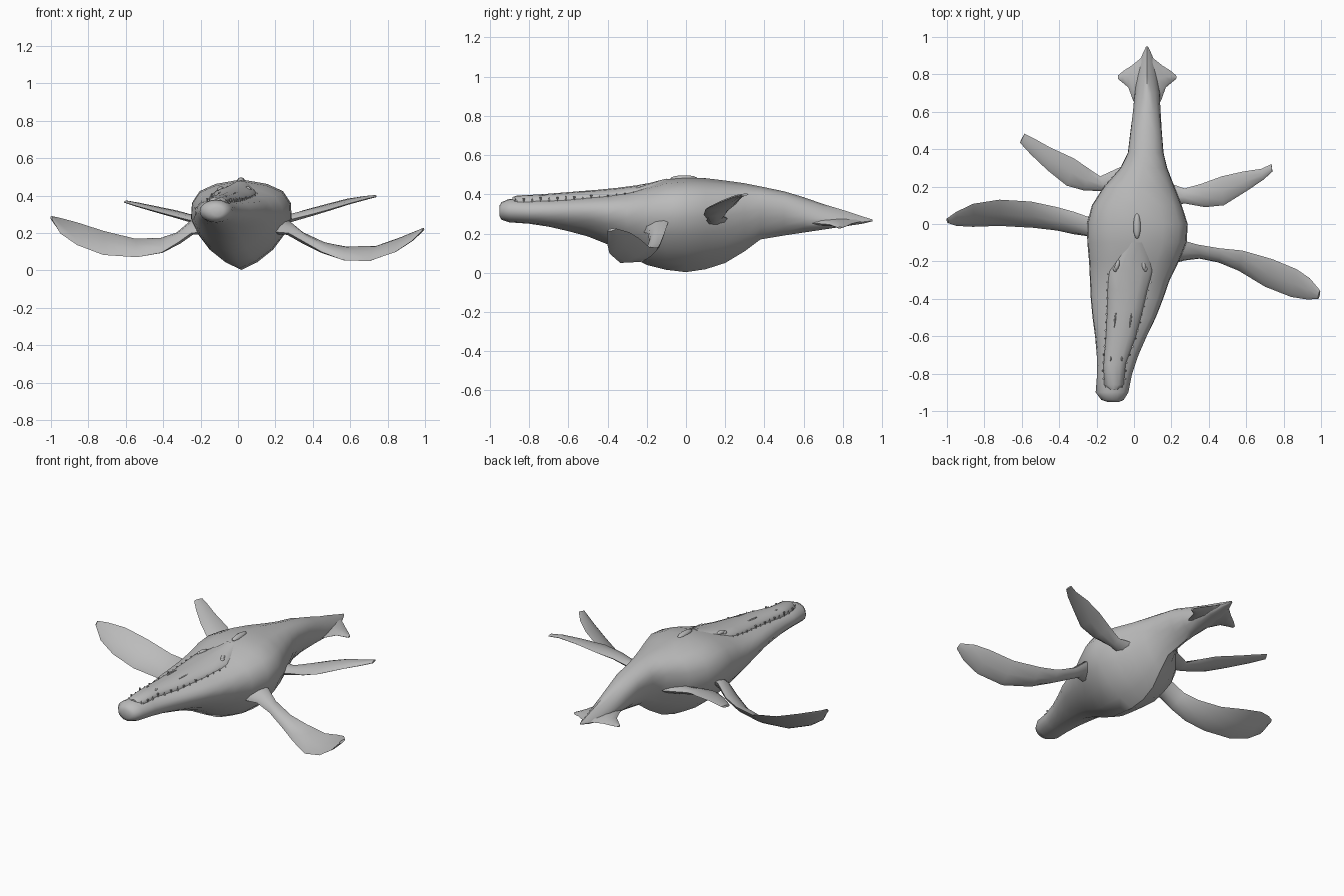
import bpy, bmesh, math
from mathutils import Vector, Matrix

cube = bpy.data.objects.get("Cube")
if cube:
    bpy.data.objects.remove(cube, do_unlink=True)

grey = bpy.data.materials.new("skin grey")
grey.use_nodes = True
SKIN = (0.5, 0.5, 0.5, 1)
grey.diffuse_color = SKIN
grey.node_tree.nodes["Principled BSDF"].inputs["Base Color"].default_value = SKIN


def finish(bm, name, angle=50):
    """Turn a bmesh into a named, coloured and smooth-shaded object."""
    bmesh.ops.recalc_face_normals(bm, faces=bm.faces)
    mesh = bpy.data.meshes.new(name)
    bm.to_mesh(mesh)
    bm.free()
    mesh.materials.append(grey)
    obj = bpy.data.objects.new(name, mesh)
    bpy.context.collection.objects.link(obj)
    bpy.ops.object.select_all(action='DESELECT')
    obj.select_set(True)
    bpy.context.view_layer.objects.active = obj
    bpy.ops.object.shade_smooth_by_angle(angle=math.radians(angle))
    return obj


def loft(name, rings, angle=50):
    """Skin a closed surface through rings of equal point count."""
    bm = bmesh.new()
    loops = [[bm.verts.new(p) for p in ring] for ring in rings]
    n = len(loops[0])
    for a, b in zip(loops, loops[1:]):
        for i in range(n):
            j = (i + 1) % n
            bm.faces.new((a[i], a[j], b[j], b[i]))
    bm.faces.new(loops[0])
    bm.faces.new(loops[-1])
    return finish(bm, name, angle)


def sample(rows, y):
    """Interpolate a station table at y."""
    for a, b in zip(rows, rows[1:]):
        if y <= b[0]:
            t = max(0, (y - a[0]) / (b[0] - a[0]))
            return [p + (q - p) * t for p, q in zip(a, b)]
    return rows[-1]


# Body with lower jaw and tail: y, right edge, left edge, bottom, top
BODY = [
    (-.952, -.14, -.08, .29, .34), (-.94, -.175, -.055, .27, .36),
    (-.9, -.205, -.03, .257, .377), (-.8, -.197, -.01, .25, .374),
    (-.7, -.2, .025, .235, .377), (-.6, -.21, .07, .212, .384),
    (-.5, -.225, .12, .185, .392), (-.4, -.235, .16, .145, .402),
    (-.3, -.24, .195, .09, .42), (-.2, -.245, .245, .04, .447),
    (-.1, -.255, .287, .015, .477), (0, -.257, .293, .003, .487),
    (.1, -.23, .26, .018, .482), (.2, -.165, .22, .05, .47),
    (.3, -.075, .18, .11, .456), (.38, -.035, .16, .17, .44),
    (.5, -.02, .15, .19, .415), (.6, -.01, .147, .205, .385),
    (.7, 0, .143, .22, .35), (.8, .015, .125, .235, .32),
    (.9, .042, .098, .25, .287), (.95, .065, .075, .262, .272)]
# Half sections: keeled trunk, round snout, ridged tail
TRUNK = [(0, 0), (.31, .085), (.62, .225), (.85, .4), (.98, .57),
         (.96, .74), (.81, .87), (.5, .95), (0, 1)]
SNOUT = [(math.sin(math.pi * i / 8), (1 - math.cos(math.pi * i / 8)) / 2)
         for i in range(9)]
TAIL = [(0, 0), (.5, .03), (.88, .1), (1, .25), (.87, .42),
        (.68, .58), (.47, .73), (.24, .87), (0, 1)]


def body_ring(row):
    y, right, left, low, high = row
    mid, wide = (right + left) / 2, (left - right) / 2
    end = SNOUT if y < 0 else TAIL
    k = min(1, max(0, (abs(y) - .5) / .3))
    half = [((w + (u - w) * k) * wide, low + (h + (v - h) * k) * (high - low))
            for (w, h), (u, v) in zip(TRUNK, end)]
    return ([(mid + w, y, z) for w, z in half]
            + [(mid - w, y, z) for w, z in half[-2:0:-1]])


loft("body", [body_ring(r) for r in BODY])

# Upper jaw and skull set inside the jaw rim: y, right, left, rim, top
SKULL = [
    (-.885, -.13, -.085, .355, .385), (-.86, -.16, -.055, .355, .394),
    (-.75, -.163, -.045, .36, .399), (-.6, -.15, .01, .365, .411),
    (-.45, -.143, .05, .37, .423), (-.35, -.142, .075, .378, .433),
    (-.25, -.135, .105, .395, .446), (-.18, -.09, .09, .41, .459),
    (-.1, -.03, .06, .44, .48)]
DOME = [(1, -.5), (1, .25), (.86, .62), (.5, .9), (0, 1)]


def skull_ring(row):
    y, right, left, rim, top = row
    mid, wide = (right + left) / 2, (left - right) / 2
    pts = DOME + [(-w, h) for w, h in DOME[-2::-1]]
    return [(mid + w * wide, y, rim + h * (top - rim)) for w, h in pts]


loft("skull", [skull_ring(r) for r in SKULL], 40)

# Teeth along both sides of the mouth, alternately pointing up and down
bm = bmesh.new()
for i in range(15):
    y = -.87 + i * .043
    _, right, left, rim, top = sample(SKULL, y)
    size = .03 if i % 3 == 0 else .02
    flip = Matrix.Rotation(math.pi * (i % 2), 4, 'X')
    for x in (right - .003, left + .003):
        place = Matrix.Translation((x, y, rim + .012)) @ flip
        bmesh.ops.create_cone(bm, cap_ends=True, segments=6, radius1=.006,
                              radius2=.001, depth=size, matrix=place)
finish(bm, "teeth", 60)


def bump(name, centre, size, turn=0):
    """Small rounded lump on the skin."""
    bm = bmesh.new()
    place = (Matrix.Translation(centre) @ Matrix.Rotation(turn, 4, 'Z')
             @ Matrix.Diagonal((*size, 1)))
    bmesh.ops.create_uvsphere(bm, u_segments=12, v_segments=8, radius=1, matrix=place)
    finish(bm, name)


bump("back_crest", (.016, -.01, .48), (.02, .07, .017))
for side, s in (("right", -1), ("left", 1)):
    bump(side + "_eye", (-.02 + s * .08, -.24, .43), (.012, .016, .014))
    bump(side + "_brow", (-.02 + s * .07, -.22, .438), (.012, .03, .012), s * .3)
    bump(side + "_nostril", (-.095 + s * .03, -.72, .394), (.005, .014, .008))
    bump(side + "_snout_ridge", (-.058 + s * .042, -.5, .41), (.005, .055, .008), -.12)


def flipper(name, stations, thick):
    """Lens-section blade through pairs of leading and trailing edge points."""
    rings = []
    for n, st in enumerate(stations):
        lead, trail = Vector(st[:3]), Vector(st[3:])
        chord = trail - lead
        a = stations[max(n - 1, 0)]
        b = stations[min(n + 1, len(stations) - 1)]
        span = (Vector(b[:3]) + Vector(b[3:])) - (Vector(a[:3]) + Vector(a[3:]))
        up = chord.cross(span).normalized()
        t = thick * (1 - .8 * (n / (len(stations) - 1)) ** .6)
        ring = [lead]
        ring += [lead + chord * f + up * t * h for f, h in ((.15, .8), (.5, 1), (.85, .6))]
        ring.append(trail)
        ring += [lead + chord * f - up * t * h for f, h in ((.85, .6), (.5, 1), (.15, .8))]
        rings.append(ring)
    loft(name, rings, 60)


# Flippers: leading edge x y z, trailing edge x y z
flipper("front_left_flipper", [
    (.15, -.23, .21, .15, -.05, .3), (.27, -.195, .2, .27, -.09, .26),
    (.35, -.185, .155, .34, -.11, .2), (.45, -.205, .098, .46, -.13, .15),
    (.56, -.25, .055, .58, -.142, .128), (.7, -.335, .05, .74, -.188, .132),
    (.84, -.39, .098, .87, -.242, .178), (.93, -.404, .158, .94, -.29, .207),
    (.985, -.4, .215, .995, -.355, .225)], .036)
flipper("front_right_flipper", [
    (-.13, -.11, .21, -.13, .07, .3), (-.25, -.065, .2, -.25, .04, .26),
    (-.32, -.055, .15, -.32, .065, .2), (-.41, -.035, .095, -.41, .09, .175),
    (-.54, -.02, .071, -.55, .12, .17), (-.72, -.01, .083, -.72, .13, .212),
    (-.86, -.015, .136, -.86, .108, .257), (-.95, -.01, .198, -.95, .065, .281),
    (-.995, .005, .275, -1, .03, .292)], .036)
flipper("rear_left_flipper", [
    (.15, .08, .255, .13, .24, .265), (.27, .11, .27, .27, .19, .285),
    (.38, .09, .297, .36, .215, .318), (.48, .1, .324, .47, .255, .35),
    (.6, .175, .36, .58, .28, .38), (.69, .235, .384, .68, .295, .395),
    (.74, .28, .396, .735, .32, .4)], .03)
flipper("rear_right_flipper", [
    (-.04, .15, .25, -.04, .32, .265), (-.16, .175, .25, -.18, .255, .265),
    (-.27, .18, .272, -.24, .295, .29), (-.36, .205, .295, -.32, .35, .315),
    (-.46, .285, .322, -.45, .41, .343), (-.55, .37, .347, -.53, .455, .36),
    (-.61, .435, .366, -.585, .483, .37)], .03)

# Tail flukes mirrored about the tail axis
FLUKE = [(.02, .58, .255, 0, .94, .265), (.075, .66, .252, .035, .885, .26),
         (.1, .73, .246, .085, .845, .25), (.13, .755, .237, .125, .82, .238),
         (.155, .775, .23, .155, .795, .23)]
for side, s in (("right", -1), ("left", 1)):
    flipper(side + "_fluke", [(.07 + s * a, b, c, .07 + s * d, e, f)
                              for a, b, c, d, e, f in FLUKE], .025)
